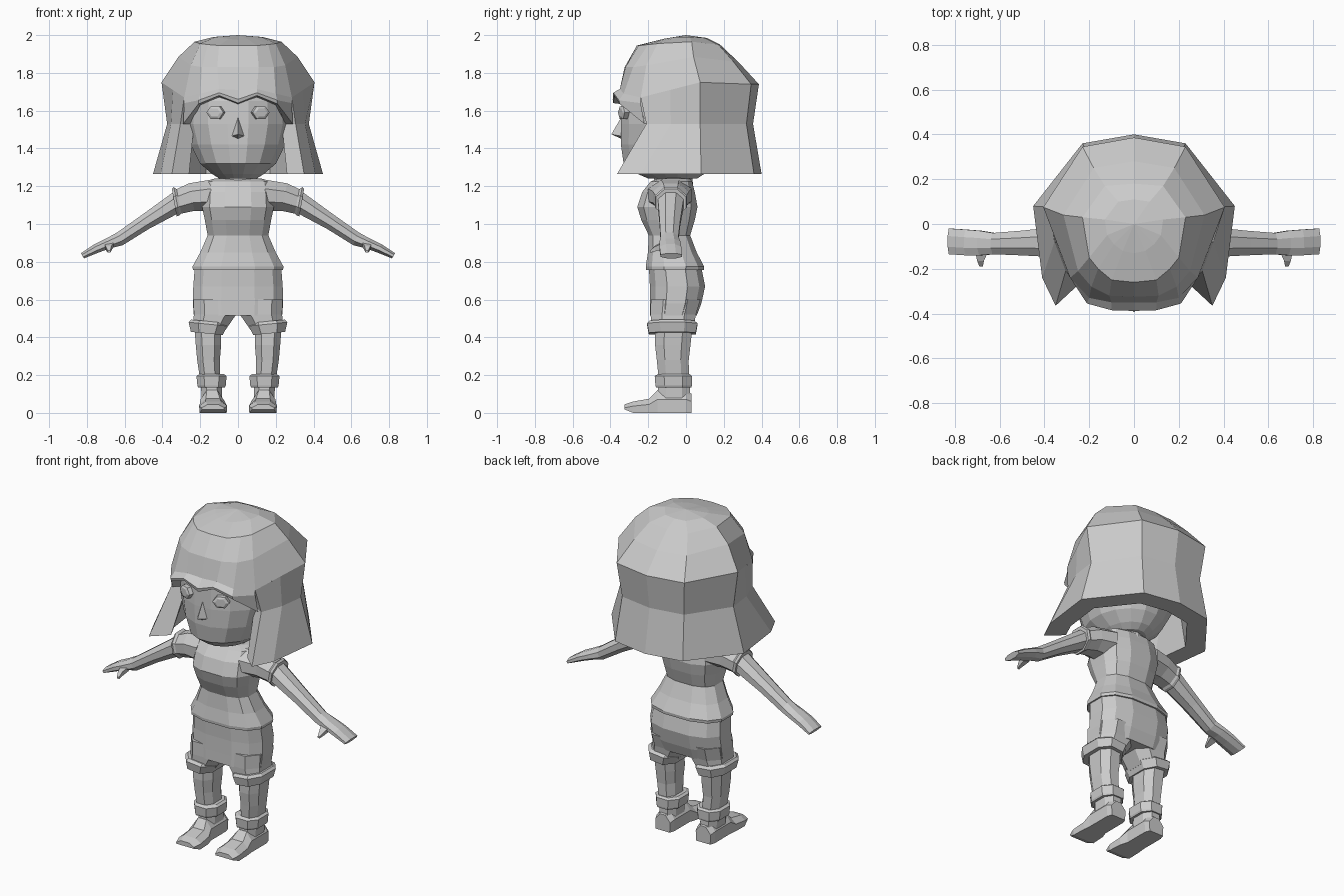
import bpy, bmesh, math
from mathutils import Vector

grey = bpy.data.materials.new("plain_grey")
grey.diffuse_color = (0.6, 0.6, 0.6, 1)


def make(name, verts, faces):
    me = bpy.data.meshes.new(name)
    me.from_pydata([tuple(v) for v in verts], [], faces)
    bm = bmesh.new()
    bm.from_mesh(me)
    bmesh.ops.remove_doubles(bm, verts=bm.verts, dist=0.0005)
    bmesh.ops.recalc_face_normals(bm, faces=bm.faces)
    bm.to_mesh(me)
    bm.free()
    me.materials.append(grey)
    ob = bpy.data.objects.new(name, me)
    bpy.context.collection.objects.link(ob)
    return ob


def grid(name, rows, closed=False, caps=False):
    """Skin rows of equal point count."""
    n = len(rows[0])
    verts = [p for r in rows for p in r]
    faces = [(i*n+j, i*n+(j+1) % n, (i+1)*n+(j+1) % n, (i+1)*n+j)
             for i in range(len(rows)-1) for j in range(n if closed else n-1)]
    if caps:
        faces += [tuple(range(n)), tuple(range(len(verts)-n, len(verts)))]
    return make(name, verts, faces)


def oval(z, x0, x1, y0, y1, n=12, power=1.0):
    """Horizontal ring; power below 1 squares it off."""
    pts = []
    for k in range(n):
        a = 2*math.pi*(k+0.5)/n
        c, s = math.cos(a), math.sin(a)
        pts.append(((x0+x1)/2 + (x1-x0)/2*math.copysign(abs(c)**power, c),
                    (y0+y1)/2 + (y1-y0)/2*math.copysign(abs(s)**power, s), z))
    return pts


def tower(name, rings, n=12, power=1.0):
    return grid(name, [oval(*r, n=n, power=power) for r in rings], True, True)


def flip(p):
    return (-p[0], p[1], p[2])


def both(name, rows):
    """Closed loft on the left and right sides."""
    grid("left_" + name, rows, True, True)
    grid("right_" + name, [[flip(p) for p in r] for r in rows], True, True)


def whole(half):
    """Extend a half row that starts on x = 0 across the middle."""
    return [flip(p) for p in reversed(half[1:])] + half


# Head and neck
tower("head", [(1.24, -.1, .1, -.2, .06), (1.265, -.14, .14, -.26, .1),
               (1.32, -.205, .205, -.335, .15), (1.42, -.255, .255, -.35, .2),
               (1.53, -.285, .285, -.35, .22), (1.65, -.28, .28, -.345, .22),
               (1.75, -.25, .25, -.315, .2), (1.85, -.18, .18, -.24, .14)], 16)
tower("neck", [(1.18, -.12, .12, -.18, .04), (1.28, -.1, .1, -.16, .03)], 10)

# Hair cap: rows run front to back on one side, then mirrored
cap = [
    [(0, -.13, 1.975), (.05, -.12, 1.98), (.09, -.09, 1.985), (.12, -.05, 1.99),
     (.13, .02, 1.99), (.07, .1, 1.985), (0, .11, 1.985)],
    [(0, -.26, 1.945), (.1, -.25, 1.945), (.16, -.2, 1.95), (.2, -.15, 1.955),
     (.23, .03, 1.965), (.13, .17, 1.95), (0, .18, 1.95)],
    [(0, -.325, 1.83), (.11, -.32, 1.83), (.19, -.28, 1.83), (.25, -.21, 1.84),
     (.315, .04, 1.885), (.18, .25, 1.86), (0, .28, 1.855)],
    [(0, -.35, 1.71), (.1, -.35, 1.715), (.2, -.33, 1.69), (.285, -.24, 1.67),
     (.405, .075, 1.75), (.23, .345, 1.74), (0, .386, 1.74)]]
crown = [[(0, 0, 2.0)] * 12]


def around(h):
    return whole(h)[:-1]          # drop the doubled back point


grid("hair_cap", crown + [around(r) for r in cap], True)

# Fringe over the brow, tucked back into the face
grid("fringe", [whole(r) for r in (
    cap[3][:4],
    [(0, -.388, 1.66), (.1, -.385, 1.695), (.21, -.355, 1.655), (.285, -.24, 1.64)],
    [(0, -.385, 1.64), (.1, -.38, 1.68), (.21, -.35, 1.635), (.29, -.22, 1.53)],
    [(0, -.3, 1.63), (.1, -.3, 1.67), (.2, -.27, 1.63), (.25, -.18, 1.53)])])

# Long hair skirt with a thick lower edge, back centre to front tip
outer = [
    [(0, .386, 1.74), (.23, .345, 1.74), (.405, .075, 1.75), (.345, -.083, 1.71), (.285, -.24, 1.67)],
    [(0, .355, 1.53), (.21, .32, 1.53), (.375, .075, 1.53), (.355, -.08, 1.53), (.305, -.21, 1.53)],
    [(0, .4, 1.265), (.23, .36, 1.265), (.45, .08, 1.265), (.41, -.24, 1.265), (.35, -.365, 1.265)]]
inner = [[(x*k, -.04 + (y+.04)*k, z) for x, y, z in r]
         for r, k in ((outer[2], .74), (outer[1], .76), (outer[0], .7))]
skirt = [whole(r) for r in outer + inner]
n = len(skirt[0])
faces = [(i*n+j, i*n+j+1, (i+1)*n+j+1, (i+1)*n+j) for i in range(5) for j in range(n-1)]
for e in (0, n-1):                # front edges of the side locks
    faces += [(e, n+e, 4*n+e, 5*n+e), (n+e, 2*n+e, 3*n+e, 4*n+e)]
make("hair_skirt", [p for r in skirt for p in r], faces)

# Eyes and nose
for side, name in ((-1, "right_eye"), (1, "left_eye")):
    rows = []
    for r, d in ((.045, .02), (.045, -.006), (.03, -.012)):
        rows.append([(side*(.12 + r*math.cos(k*math.pi/3) - d*.4),
                      -.336 + .4*r*math.cos(k*math.pi/3) + d,
                      1.59 + r*.85*math.sin(k*math.pi/3)) for k in range(6)])
    grid(name, rows, True, True)
make("nose", [(0, -.34, 1.57), (-.035, -.34, 1.465), (.035, -.34, 1.465),
              (0, -.395, 1.475), (0, -.34, 1.45)],
     [(0, 1, 3), (0, 3, 2), (1, 4, 3), (4, 2, 3), (0, 2, 4, 1)])

# Shirt and shorts
tower("shirt", [(1.24, -.13, .13, -.15, .02), (1.225, -.18, .18, -.19, .035),
                (1.17, -.19, .19, -.235, .05), (1.09, -.195, .195, -.262, .065),
                (1.02, -.18, .18, -.24, .05), (.94, -.165, .165, -.2, .025),
                (.85, -.205, .205, -.205, .06), (.775, -.247, .247, -.217, .1),
                (.757, -.245, .245, -.215, .098)], 12, .75)
tower("shorts", [(.77, -.235, .235, -.2, .085), (.67, -.243, .243, -.195, .105),
                 (.58, -.245, .245, -.195, .085), (.515, -.24, .24, -.195, .06)], 12, .75)


def limb(name, rings, k=8, power=.8):
    both(name, [oval(*r, n=k, power=power) for r in rings])


def tilt(rows, slope):
    return [[(x, y, z + slope*(.16 - x)) for x, y, z in r] for r in rows]


limb("shorts_leg", [(.6, .005, .243, -.195, .085), (.52, .003, .241, -.195, .06),
                    (.44, .06, .245, -.19, .045)])
both("shorts_cuff", tilt([oval(*r, n=8, power=.8) for r in (
    (.42, .075, .255, -.205, .06), (.47, .05, .268, -.215, .07),
    (.485, .055, .255, -.2, .05))], -.1))

# Legs, ankle bands and feet
limb("leg", [(.45, .085, .235, -.17, .04), (.36, .085, .228, -.17, .03),
             (.28, .092, .22, -.16, .02), (.18, .09, .205, -.15, .02)])
limb("ankle_band", [(.135, .065, .215, -.165, .035), (.145, .06, .22, -.168, .037),
                    (.195, .055, .225, -.172, .038), (.205, .07, .21, -.155, .025)])
limb("ankle", [(.04, .08, .195, -.16, .03), (.16, .08, .2, -.15, .025)])
foot = []
for y, h, x0, x1 in ((.03, .1, .09, .185), (0, .12, .08, .195), (-.15, .12, .08, .195),
                     (-.195, .075, .065, .2), (-.28, .06, .06, .203), (-.325, .045, .075, .19)):
    z0 = .018 if y < -.3 else 0
    foot.append([(x0, y, z0), (x1, y, z0), (x1+.003, y, h*.6), (x1-.03, y, h),
                 (x0+.03, y, h), (x0-.003, y, h*.6)])
both("foot", foot)


# Arms: each section is a top point, a bottom point and a depth range
def section(tx, tz, bx, bz, y0, y1):
    t, b = Vector((tx, 0, tz)), Vector((bx, 0, bz))
    pts = []
    for k in range(8):
        a = 2*math.pi*(k+.5)/8
        p = t.lerp(b, .5 - .5*math.cos(a)/.924)
        pts.append((p.x, (y0+y1)/2 + (y1-y0)/2*math.sin(a)/.924, p.z))
    return pts


both("sleeve", [section(*s) for s in (
    (.14, 1.235, .15, 1.07, -.2, .03), (.26, 1.215, .23, 1.07, -.175, .015),
    (.325, 1.185, .30, 1.055, -.16, 0), (.34, 1.195, .31, 1.045, -.165, .005),
    (.35, 1.185, .325, 1.04, -.16, 0))])
both("arm", [section(*s) for s in (
    (.32, 1.185, .3, 1.065, -.15, -.01), (.52, 1.04, .47, .975, -.14, -.03),
    (.64, .955, .61, .888, -.135, -.04), (.70, .922, .67, .873, -.14, -.03),
    (.76, .893, .735, .85, -.14, -.025), (.832, .845, .815, .818, -.135, -.02))])
both("thumb", [[(.65, -.12, .91), (.71, -.12, .9), (.7, -.12, .865), (.66, -.12, .875)],
               [(.67, -.165, .885), (.7, -.165, .88), (.695, -.165, .855), (.67, -.165, .86)],
               [(.675, -.19, .86), (.69, -.19, .86), (.688, -.19, .848), (.675, -.19, .85)]])
